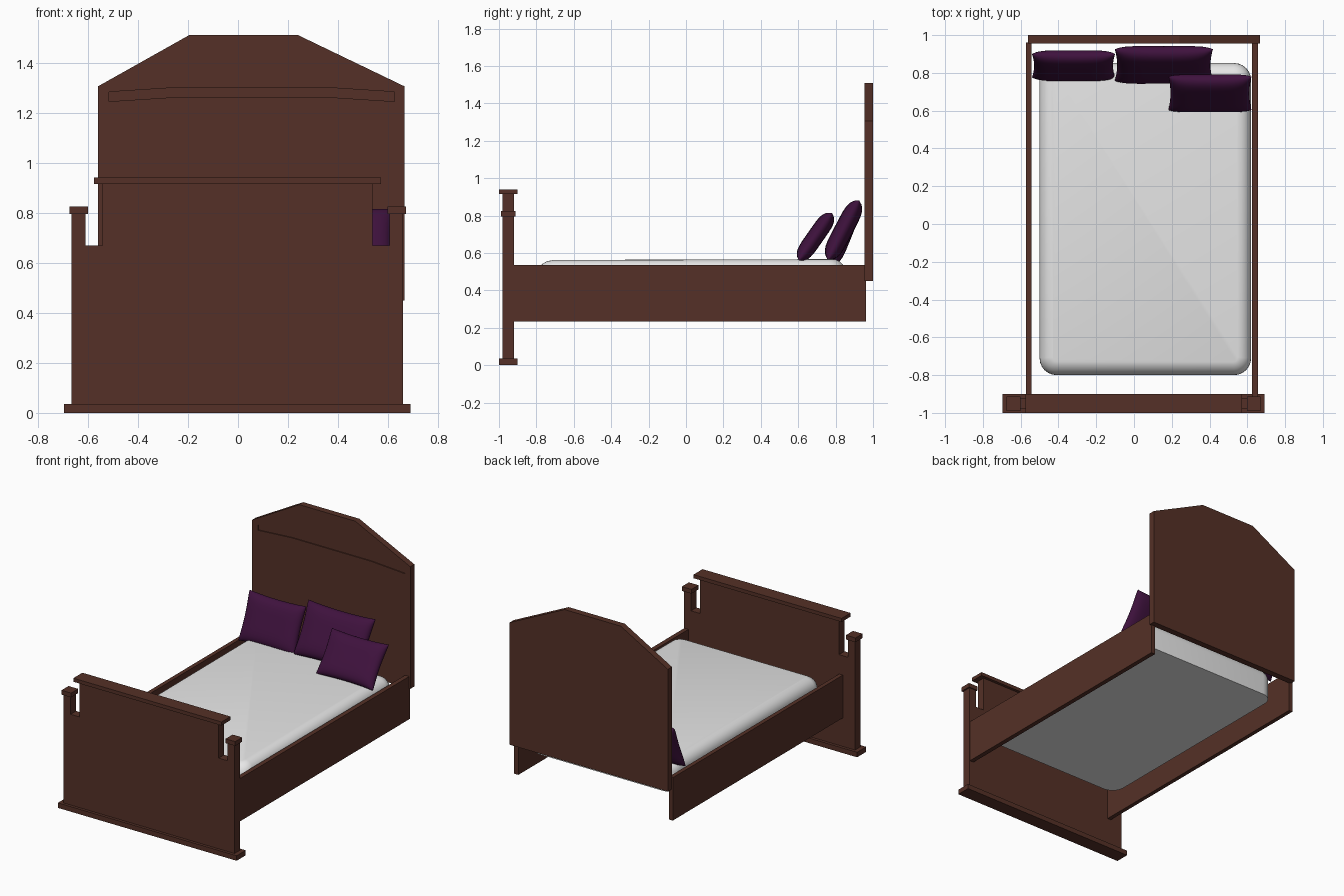
import bpy, bmesh, math
from mathutils import Matrix

if "Cube" in bpy.data.objects:
    bpy.data.objects.remove(bpy.data.objects["Cube"])


def material(name, rgb):
    m = bpy.data.materials.new(name)
    m.diffuse_color = (*rgb, 1)
    m.use_nodes = True
    m.node_tree.nodes["Principled BSDF"].inputs["Base Color"].default_value = m.diffuse_color
    return m


WOOD = material("dark_wood", (0.09, 0.03, 0.02))
WHITE = material("white_sheet", (0.8, 0.8, 0.8))
PURPLE = material("purple_fabric", (0.05, 0.006, 0.048))


def finish(name, bm, mat, smooth=False):
    bmesh.ops.recalc_face_normals(bm, faces=bm.faces)
    me = bpy.data.meshes.new(name)
    bm.to_mesh(me)
    bm.free()
    me.materials.append(mat)
    for p in me.polygons:
        p.use_smooth = smooth
    ob = bpy.data.objects.new(name, me)
    bpy.context.collection.objects.link(ob)
    return ob


def box_bm(x0, x1, y0, y1, z0, z1):
    bm = bmesh.new()
    bmesh.ops.create_cube(bm, size=1)
    for v in bm.verts:
        v.co.x = x0 if v.co.x < 0 else x1
        v.co.y = y0 if v.co.y < 0 else y1
        v.co.z = z0 if v.co.z < 0 else z1
    return bm


def box(name, *b):
    return finish(name, box_bm(*b), WOOD)


def profile(name, pts, y0, y1):
    """Extrude an x-z outline between y0 and y1."""
    bm = bmesh.new()
    f = bm.faces.new([bm.verts.new((x, y0, z)) for x, z in pts])
    r = bmesh.ops.extrude_face_region(bm, geom=[f])
    for v in r["geom"]:
        if isinstance(v, bmesh.types.BMVert):
            v.co.y = y1
    return finish(name, bm, WOOD)


# headboard with a shallow arched groove
head = profile("headboard", [(-.56, .45), (.666, .45), (.666, 1.305), (.24, 1.51),
                             (-.195, 1.51), (-.56, 1.305)], .955, 1.0)
cutter = profile("groove_cutter", [(-.515, 1.245), (-.25, 1.262), (.36, 1.262), (.625, 1.245),
                                   (.625, 1.283), (.36, 1.3), (-.25, 1.3), (-.515, 1.283)],
                 .90, .962)
cutter.hide_render = True
cutter.hide_viewport = True
mod = head.modifiers.new("groove", 'BOOLEAN')
mod.operation = 'DIFFERENCE'
mod.solver = 'EXACT'
mod.object = cutter

# footboard with notched corners, base and top rail
profile("footboard", [(-.665, .03), (.66, .03), (.66, .8), (.605, .8), (.605, .67), (.537, .67),
                      (.537, .92), (-.541, .92), (-.541, .67), (-.61, .67), (-.61, .8),
                      (-.665, .8)], -.98, -.92)
box("footboard_base", -.695, .69, -1, -.9, 0, .035)
box("footboard_top_rail", -.575, .572, -1, -.9, .915, .94)
for side, x in (("left", -.637), ("right", .634)):
    box(side + "_post_cap", x - .037, x + .037, -.99, -.912, .795, .825)

# side rails
box("left_side_rail", -.571, -.542, -.93, .962, .235, .535)
box("right_side_rail", .625, .657, -.93, .962, .235, .535)

# mattress: rounded corners, soft top, drooping toward the foot
bm = box_bm(-.5, .62, -.8, .852, .36, .567)
up = [e for e in bm.edges if abs(e.verts[0].co.z - e.verts[1].co.z) > .1]
bmesh.ops.bevel(bm, geom=up, offset=.09, segments=6, profile=.5, affect='EDGES')
rim = [e for e in bm.edges if all(v.co.z > .56 for v in e.verts)]
bmesh.ops.bevel(bm, geom=rim, offset=.07, segments=6, profile=.5, affect='EDGES')
for v in bm.verts:
    if v.co.z > .45 and v.co.y < -.68:
        v.co.z -= .02 * ((-.68 - v.co.y) / .12)
mattress = finish("mattress", bm, WHITE, True)
bpy.context.view_layer.objects.active = mattress
mattress.select_set(True)
bpy.ops.object.shade_smooth_by_angle(angle=math.radians(40))
mattress.select_set(False)


def pillow(name, centre, width, length, thick, lean):
    """Cushion with pinched edges, leaning back by lean degrees."""
    n = 20
    bm = bmesh.new()
    s = [math.sin(math.pi / 2 * (2 * i / n - 1)) for i in range(n + 1)]
    for sign in (1, -1):
        g = []
        for u in s:
            row = []
            for v in s:
                h = max(0, (1 - abs(u) ** 5) * (1 - abs(v) ** 5)) ** .5
                row.append(bm.verts.new((width / 2 * u * (1 - .05 * (1 - v * v)),
                                         sign * thick / 2 * h,
                                         length / 2 * v * (1 - .06 * (1 - u * u)))))
            g.append(row)
        for i in range(n):
            for j in range(n):
                bm.faces.new((g[i][j], g[i + 1][j], g[i + 1][j + 1], g[i][j + 1]))
    bmesh.ops.remove_doubles(bm, verts=bm.verts, dist=1e-5)
    m = Matrix.Translation(centre) @ Matrix.Rotation(math.radians(-lean), 4, 'X')
    bmesh.ops.transform(bm, matrix=m, verts=bm.verts)
    return finish(name, bm, PURPLE, True)


# pillows
pillow("left_pillow", (-.32, .838, .69), .44, .33, .09, 22)
pillow("middle_pillow", (.158, .842, .722), .52, .36, .10, 27.5)
pillow("front_pillow", (.402, .692, .687), .44, .31, .09, 35)
